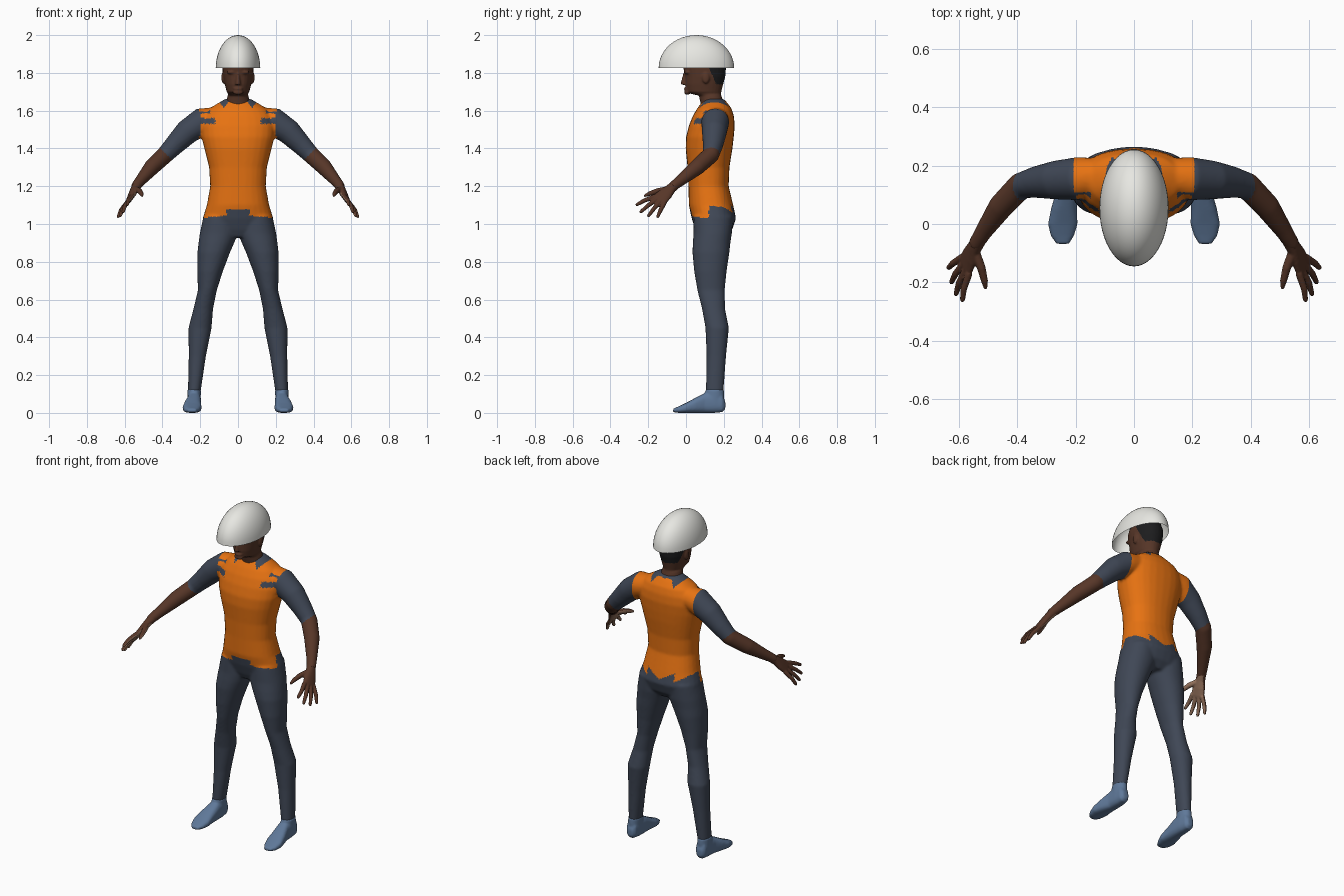
import bpy, bmesh, math
from mathutils import Vector as V

if "Cube" in bpy.data.objects:
    bpy.data.objects.remove(bpy.data.objects["Cube"])


def material(name, rgb):
    m = bpy.data.materials.new(name)
    m.diffuse_color = (*rgb, 1)
    m.use_nodes = True
    m.node_tree.nodes["Principled BSDF"].inputs["Base Color"].default_value = m.diffuse_color
    return m


ORANGE = material("orange vest", (0.80, 0.17, 0.006))
SLATE = material("slate suit", (0.050, 0.063, 0.092))
SKIN = material("brown skin", (0.095, 0.037, 0.021))
PALM = material("light palm", (0.30, 0.17, 0.11))
SOCK = material("blue sock", (0.115, 0.19, 0.32))
HAIR = material("black hair", (0.012, 0.012, 0.013))
WHITE = material("white shell", (0.80, 0.80, 0.76))


# Cross-sections are (centre, half axis u, half axis v)
def level(z, x0, x1, y0, y1):
    return V(((x0 + x1) / 2, (y0 + y1) / 2, z)), V(((x1 - x0) / 2, 0, 0)), V((0, (y1 - y0) / 2, 0))


def upright(y, x0, x1, z0, z1):
    return V(((x0 + x1) / 2, y, (z0 + z1) / 2)), V(((x1 - x0) / 2, 0, 0)), V((0, 0, (z1 - z0) / 2))


def tube(points):
    pts = [V(p[:3]) for p in points]
    out = []
    for i, p in enumerate(points):
        t = (pts[min(i + 1, len(pts) - 1)] - pts[max(i - 1, 0)]).normalized()
        u = t.cross(V((0, 0, 1))).normalized()
        out.append((pts[i], u * p[3], u.cross(t) * p[3]))
    return out


def loft(bm, rings, power=1.0, side=1, n=28):
    loops = []
    for c, u, v in rings:
        loop = []
        for k in range(n):
            a = 2 * math.pi * k / n
            ca, sa = math.cos(a), math.sin(a)
            p = (c + u * math.copysign(abs(ca) ** power, ca)
                 + v * math.copysign(abs(sa) ** power, sa))
            loop.append(bm.verts.new((p.x * side, p.y, p.z)))
        loops.append(loop)
    faces = [bm.faces.new(loops[0]), bm.faces.new(loops[-1])]
    for a, b in zip(loops, loops[1:]):
        for k in range(n):
            faces.append(bm.faces.new((a[k], a[(k + 1) % n], b[(k + 1) % n], b[k])))
    bmesh.ops.recalc_face_normals(bm, faces=faces)


def ball(bm, centre, radii):
    made = bmesh.ops.create_uvsphere(bm, u_segments=16, v_segments=10, radius=1)["verts"]
    for v in made:
        v.co = V(centre) + V([a * r for a, r in zip(v.co, radii)])


def make(name, bm, mats, rule=None, voxel=0, smooth=0):
    mesh = bpy.data.meshes.new(name)
    bm.to_mesh(mesh)
    bm.free()
    ob = bpy.data.objects.new(name, mesh)
    bpy.context.collection.objects.link(ob)
    if voxel:
        # Fuse overlapping volumes into one smooth skin
        r = ob.modifiers.new("fuse", 'REMESH')
        r.mode = 'VOXEL'
        r.voxel_size = voxel
        s = ob.modifiers.new("soften", 'SMOOTH')
        s.factor, s.iterations = 0.5, smooth
        dg = bpy.context.evaluated_depsgraph_get()
        fused = bpy.data.meshes.new_from_object(ob.evaluated_get(dg))
        ob.modifiers.clear()
        ob.data = fused
        fused.name = name
    ob.data.materials.clear()
    for m in mats:
        ob.data.materials.append(m)
    for f in ob.data.polygons:
        f.use_smooth = True
        f.material_index = rule(f.center, f.normal) if rule else 0
    return ob


# Torso, legs and arms in one suit
bm = bmesh.new()
torso = [(0.93, .10, .07, .21), (0.97, .185, .05, .245), (1.03, .187, .03, .265),
         (1.10, .165, .015, .25), (1.20, .147, .013, .226), (1.30, .153, .008, .23),
         (1.40, .178, -.002, .246), (1.46, .193, .0, .253), (1.52, .198, .015, .258),
         (1.57, .185, .035, .254), (1.61, .155, .058, .242), (1.64, .105, .08, .22),
         (1.662, .068, .10, .20)]
loft(bm, [level(z, -w, w, a, b) for z, w, a, b in torso], 0.88)
leg = [(1.04, .0, .183, .04, .25), (.95, .0, .202, .04, .243), (.90, .02, .209, .036, .235),
       (.85, .042, .215, .034, .23), (.75, .08, .216, .043, .215), (.65, .112, .212, .06, .205),
       (.55, .132, .236, .085, .207), (.45, .14, .262, .103, .227), (.30, .17, .261, .109, .212),
       (.11, .198, .265, .105, .198)]
arm = [(.10, .165, 1.56, .06), (.19, .155, 1.542, .074), (.27, .15, 1.487, .066),
       (.335, .143, 1.42, .054), (.388, .13, 1.365, .046), (.455, .06, 1.302, .043),
       (.51, -.02, 1.237, .031), (.545, -.075, 1.195, .025)]
for side in (1, -1):
    loft(bm, [level(*r) for r in leg], 0.95, side)
    loft(bm, tube(arm), 1, side)


def suit_rule(c, n):
    x, y, z = abs(c.x), c.y, c.z
    if x > 0.3 and z > 1 and x - z > -0.99:
        return 2
    # Stepped hem
    if y < 0.12:
        hem = 1.075 + 0.15 * max(0, x - 0.03) if x < 0.06 else 1.045 - 0.1 * (x - 0.06)
    else:
        hem = 1.055 + 0.05 * ((x / 0.09) % 1)
    # Notched armholes
    edge = 0.207
    if y < 0.11:
        edge = 0.12 if 1.53 < z < 1.56 else 0.148 if 1.585 < z < 1.61 else 0.197
    # Collar with wedges
    wedge = abs(x - 0.075)
    collar = z > 1.652 or (wedge < 0.03 and z > 1.615 + wedge * 1.3)
    return 0 if z > hem and x < edge and not collar else 1


make("suit_body", bm, [ORANGE, SLATE, SKIN], suit_rule, 0.0075, 6)

# Hands
spread, palm_n = V((.335, .82, -.46)), V((-.84, .03, -.55))
knuckle = V((.575, -.14, 1.13))
tips = [(.588, -.266, 1.10), (.611, -.245, 1.06), (.627, -.203, 1.038), (.637, -.152, 1.034)]
for side, label in ((1, "left"), (-1, "right")):
    bm = bmesh.new()
    palm = [((.53, -.052, 1.212), .026, .025), ((.545, -.08, 1.188), .027, .022),
            ((.56, -.11, 1.158), .038, .019), (knuckle, .043, .014),
            ((.58, -.15, 1.12), .038, .010)]
    loft(bm, [(V(c), spread * w, palm_n * h) for c, w, h in palm], 0.9, side)
    for i, tip in enumerate(tips):
        base = knuckle + spread * (-.033 + .022 * i)
        mid = base.lerp(V(tip), 0.55) - palm_n * 0.006
        loft(bm, tube([(*base, .013), (*mid, .0115), (*base.lerp(V(tip), .93), .009),
                       (*tip, .005)]), 1, side, 12)
    loft(bm, tube([(.545, -.09, 1.185, .017), (.522, -.15, 1.175, .015),
                   (.511, -.195, 1.16, .012), (.507, -.222, 1.148, .006)]), 1, side, 12)
    facing = V((palm_n.x * side, palm_n.y, palm_n.z))
    make(label + "_hand", bm, [SKIN, PALM],
         lambda c, n: int(n.dot(facing) > 0.45 and c.z < 1.19), 0.004, 2)

# Feet
foot = [(.208, .215, .25, .02, .06), (.192, .202, .264, .004, .10), (.15, .196, .268, 0, .115),
        (.10, .195, .27, 0, .106), (.05, .195, .284, 0, .08), (0, .193, .294, 0, .053),
        (-.04, .205, .285, 0, .034), (-.068, .222, .265, .004, .022)]
for side, label in ((1, "left"), (-1, "right")):
    bm = bmesh.new()
    loft(bm, [upright(*r) for r in foot], 0.75, side)
    loft(bm, [level(.04, .198, .268, .09, .20), level(.09, .197, .268, .098, .203),
              level(.125, .196, .268, .103, .201)], 1, side)
    make(label + "_foot", bm, [SOCK], None, 0.006, 3)

# Head with neck, nose, brow, lips and ears
bm = bmesh.new()
head = [(1.60, .08, .08, .20), (1.64, .064, .077, .20), (1.68, .055, .068, .187),
        (1.688, .052, .03, .185), (1.70, .060, .004, .187), (1.74, .070, -.004, .197),
        (1.78, .078, -.005, .208), (1.83, .083, -.015, .212), (1.88, .073, .0, .195),
        (1.93, .04, .04, .155)]
loft(bm, [level(z, -w, w, a, b) for z, w, a, b in head], 0.95)
loft(bm, [level(1.737, -.017, .017, -.027, .02), level(1.75, -.014, .014, -.027, .02),
          level(1.80, -.008, .008, -.014, .02)], 1, 1, 12)
ball(bm, (0, .004, 1.716), (.026, .015, .009))
ball(bm, (0, .006, 1.697), (.028, .016, .013))
for side in (1, -1):
    ball(bm, (.035 * side, .006, 1.803), (.026, .016, .009))
    ball(bm, (.078 * side, .105, 1.775), (.010, .020, .032))


def head_rule(c, n):
    if abs(c.x) > 0.074 and c.y < 0.127 and c.z < 1.81:
        return 0
    return int(c.z > 1.86 or (c.z > 1.74 and c.y > 0.12 + (1.83 - c.z) * 0.45))


make("head", bm, [SKIN, HAIR], head_rule, 0.005, 3)

# Open half-egg helmet
bm = bmesh.new()
bmesh.ops.create_uvsphere(bm, u_segments=48, v_segments=24, radius=1)
bmesh.ops.delete(bm, geom=[v for v in bm.verts if v.co.z < -0.01], context='VERTS')
for v in bm.verts:
    v.co = V((v.co.x * 0.118, 0.055 + v.co.y * 0.2, 1.825 + v.co.z * 0.175))
make("helmet", bm, [WHITE])
